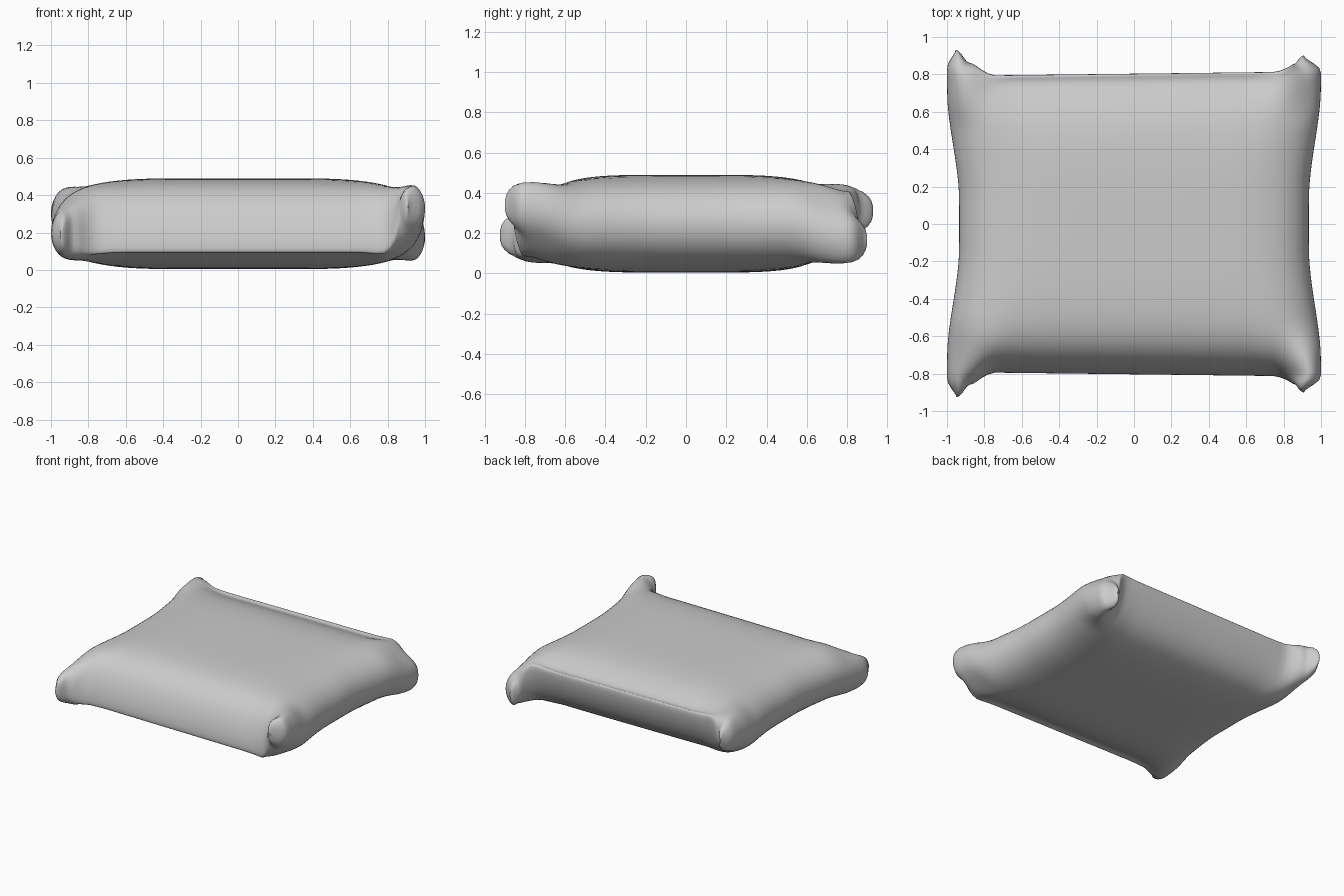
import bpy, bmesh, math

if "Cube" in bpy.data.objects:
    bpy.data.objects.remove(bpy.data.objects["Cube"])

N = 56            # grid cells per side of each fabric panel
MID, HALF = 0.247, 0.243

# corner tip: (sign x, sign y) -> x, y, z of the pinched ear
TIPS = {(-1, -1): (0.95, 0.925, 0.19), (1, -1): (0.91, 0.90, 0.34),
        (-1, 1): (0.955, 0.93, 0.31), (1, 1): (0.91, 0.90, 0.165)}


def smooth(a, b, t):
    t = min(1, max(0, (t - a) / (b - a)))
    return t * t * (3 - 2 * t)


def pillow_point(u, v, side):
    sx, sy = (1 if u >= 0 else -1), (1 if v >= 0 else -1)
    au, av = abs(u), abs(v)
    tx, ty, tz = TIPS[(sx, sy)]
    # side edges bow inward, then run out to the ears
    wx = 0.935 + 0.065 * smooth(0.15, 0.92, av)
    wx -= (1.0 - tx) * smooth(0.93, 1, av) * smooth(0.8, 1, au)
    wy = 0.80 + 0.012 * (u + 0.3)
    ear = smooth(0.74, 0.90, au) * 0.5 + smooth(0.90, 1, au) * 0.5
    wy += (ty - wy) * ear * smooth(0.80, 1, av)
    # puffed thickness with full corners
    pv = 4.5 + 4 * smooth(0.6, 0.95, au)
    fu = math.sqrt(max(0, 1 - au ** 6))
    fv = math.sqrt(max(0, 1 - av ** pv))
    h = 0.0
    if fu > 1e-6 and fv > 1e-6:
        h = HALF * (fu ** -5 + fv ** -5 - 1) ** -0.2
    # front seam sits low, back seam sits high, each ear has its own height
    c = smooth(0.76, 0.97, au)
    edge = sy * 0.13
    power = 24 if side * edge > 0 else 10
    dz = edge * (1 - c) * av ** power
    dz += (tz - MID) * c * smooth(0.6, 1, av)
    return (wx * u, wy * v, MID + side * h + dz)


# top and bottom panels sewn together along the seam
bm = bmesh.new()
par = [math.sin(math.pi / 2 * (2 * i / N - 1)) for i in range(N + 1)]
for side in (1, -1):
    g = [[bm.verts.new(pillow_point(u, v, side)) for v in par] for u in par]
    for i in range(N):
        for j in range(N):
            q = [g[i][j], g[i + 1][j], g[i + 1][j + 1], g[i][j + 1]]
            bm.faces.new(q if side > 0 else q[::-1])
bmesh.ops.remove_doubles(bm, verts=bm.verts, dist=0.0004)
bmesh.ops.recalc_face_normals(bm, faces=bm.faces)
mesh = bpy.data.meshes.new("pillow")
bm.to_mesh(mesh)
bm.free()
pillow = bpy.data.objects.new("pillow", mesh)
bpy.context.collection.objects.link(pillow)
bpy.context.view_layer.objects.active = pillow
pillow.select_set(True)
bpy.ops.object.shade_smooth_by_angle(angle=math.radians(60))
